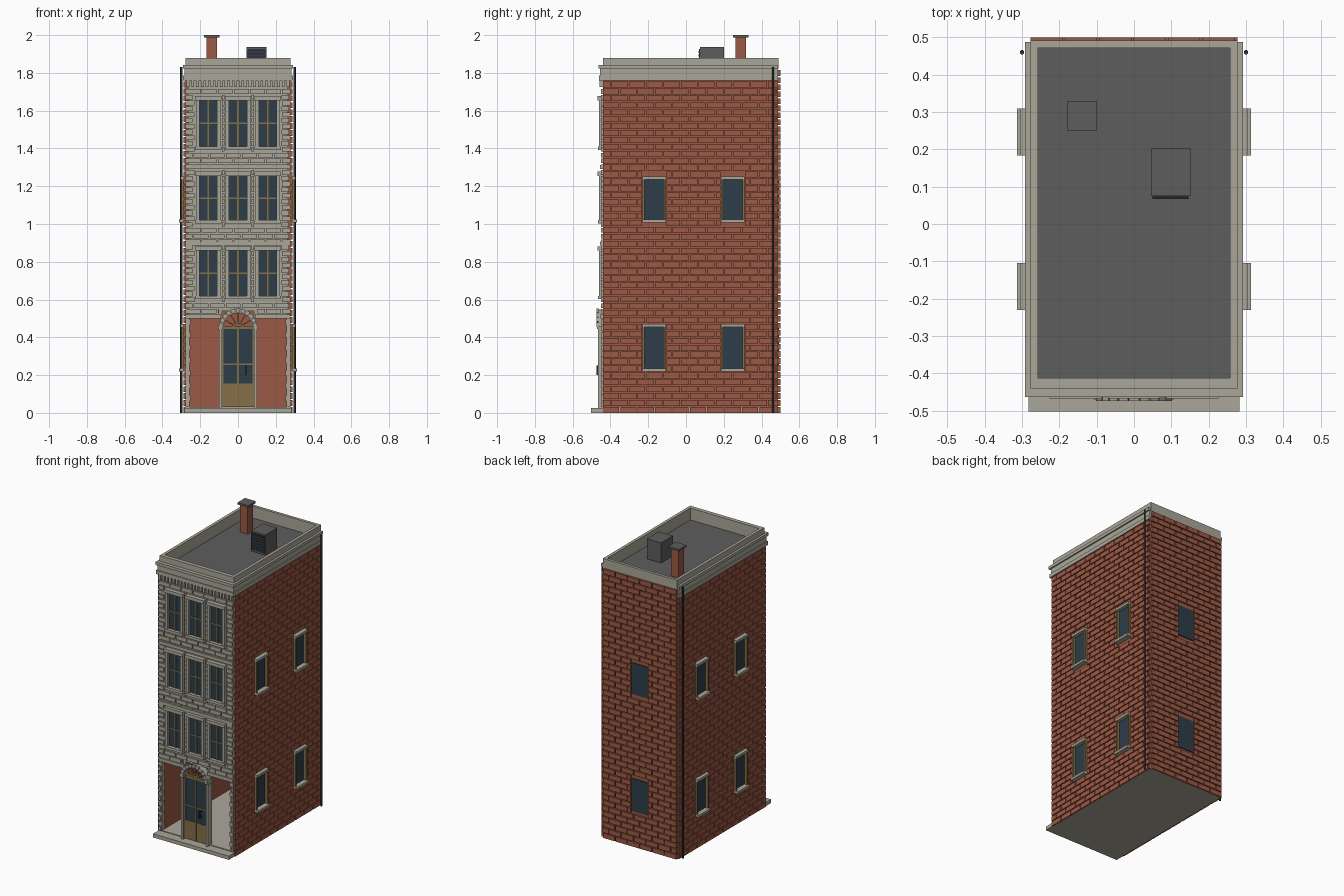
import bpy, bmesh, math
from mathutils import Matrix, Vector

if "Cube" in bpy.data.objects:
    bpy.data.objects.remove(bpy.data.objects["Cube"])


def material(name, r, g, b):
    m = bpy.data.materials.new(name)
    m.use_nodes = True
    m.diffuse_color = (r, g, b, 1)
    m.node_tree.nodes["Principled BSDF"].inputs["Base Color"].default_value = (r, g, b, 1)
    return m


BRICK = material("red_brick", .33, .1, .06)
STONE = material("pale_stone", .4, .385, .315)
ROOF = material("roof_grey", .11, .11, .11)
GLASS = material("dark_glass", .026, .046, .066)
WOOD = material("golden_wood", .24, .16, .065)
METAL = material("dark_metal", .028, .03, .034)
FLOOR = material("floor_beige", .42, .39, .33)


def finish(name, bm, mat):
    mesh = bpy.data.meshes.new(name)
    bm.to_mesh(mesh)
    bm.free()
    mesh.materials.append(mat)
    ob = bpy.data.objects.new(name, mesh)
    bpy.context.scene.collection.objects.link(ob)
    return ob


def add_box(bm, x0, x1, y0, y1, z0, z1):
    lo, hi = Vector((x0, y0, z0)), Vector((x1, y1, z1))
    size = hi - lo
    scale = Matrix.Diagonal((abs(size.x), abs(size.y), abs(size.z), 1))
    bmesh.ops.create_cube(bm, size=1, matrix=Matrix.Translation((lo + hi) / 2) @ scale)


def boxes(name, mat, items):
    bm = bmesh.new()
    for b in items:
        add_box(bm, *b)
    return finish(name, bm, mat)


def courses(u0, u1, z0, z1, row, length, gap, openings):
    """Running bond rectangles (u, u, z, z) that leave the openings free."""
    n = round((z1 - z0) / row)
    row = (z1 - z0) / n
    out = []
    for i in range(n):
        a, b = z0 + i * row, z0 + (i + 1) * row - gap
        spans = [(u0, u1)]
        for o0, o1, p0, p1 in openings:
            if b > p0 + gap and a < p1 - gap:
                cut = []
                for s, e in spans:
                    cut += [(s, min(e, o0)), (max(s, o1), e)]
                spans = [c for c in cut if c[1] - c[0] > gap]
        for s, e in spans:
            u = u0 - (length / 2 if i % 2 else 0)
            while u < e:
                c, d = max(u, s), min(u + length - gap, e)
                if d - c > gap:
                    out.append((c, d, a, b))
                u += length
    return out


W, FRONT, BACK = .277, -.44, .487
TOP, ROOF_Z, WALL = 1.88, 1.8, .018
LEVELS = [(.235, .455), (1.025, 1.235)]

# Hollow shell: floor, roof and three brick walls
boxes("floor", FLOOR, [(-W, W, FRONT, BACK, .012, .03)])
boxes("base_slab", STONE, [(-W, W, FRONT, BACK, 0, .012)])
boxes("front_step", STONE, [(-.283, .283, -.502, FRONT, 0, .025)])
boxes("roof", ROOF, [(-W, W, FRONT, BACK, ROOF_Z - .03, ROOF_Z)])
boxes("side_walls", BRICK, [(s * W, s * (W - WALL), FRONT, BACK, .012, ROOF_Z) for s in (-1, 1)])
boxes("back_wall", BRICK, [(-W, W, BACK - WALL, BACK, .012, ROOF_Z)])

# Raised bricks on the sides and back
SIDE_Y = (-.168, .247)
side_holes = [(y - .065, y + .065, a - .02, b + .02) for y in SIDE_Y for a, b in LEVELS]
side = courses(FRONT, BACK, 0, 1.76, .037, .092, .006, side_holes)
back_holes = [(-.065, .065, a, b) for a, b in LEVELS]
rear = courses(-W, W, 0, 1.82, .037, .092, .006, back_holes)
for s, label in ((1, "left"), (-1, "right")):
    boxes(label + "_bricks", BRICK, [(s * W, s * .288, a, b, c, d) for a, b, c, d in side])
boxes("back_bricks", BRICK, [(a, b, BACK, .5, c, d) for a, b, c, d in rear])

# Side and back windows
glass, jambs, ledges = [], [], []
for s in (-1, 1):
    for y in SIDE_Y:
        for a, b in LEVELS:
            glass.append((s * W, s * .281, y - .055, y + .055, a, b))
            jambs += [(s * W, s * .3, y + t * .052, y + t * .063, a, b) for t in (-1, 1)]
            ledges.append((s * W, s * .313, y - .063, y + .063, a - .016, a))
            ledges.append((s * W, s * .305, y - .063, y + .063, b, b + .016))
glass += [(-.063, .063, BACK, BACK + .006, a, b) for a, b in LEVELS]
boxes("side_and_back_glass", GLASS, glass)
boxes("side_window_jambs", WOOD, jambs)
boxes("side_window_ledges", STONE, ledges)

# Stone front wall with a notch over the door
boxes("front_wall", STONE, [(-W, W, FRONT, FRONT + WALL, .54, ROOF_Z)] +
      [(s * .085, s * W, FRONT, FRONT + WALL, .5, .54) for s in (-1, 1)])
ROWS = [(.62, .86), (1.02, 1.255), (1.41, 1.655)]
COLS = (-.157, 0, .157)
front_holes = [(x - .072, x + .072, a - .02, b + .024) for x in COLS for a, b in ROWS]
front_holes.append((-.1, .1, .5, .545))
front = courses(-W, W, .525, 1.72, .031, .085, .006, front_holes)
boxes("front_blocks", STONE, [(a, b, FRONT - .01, FRONT, c, d) for a, b, c, d in front])
boxes("string_courses", STONE,
      [(-W, W, FRONT - .014, FRONT, z, z + .022) for z in (.886, 1.29)] +
      [(s * .09, s * W, FRONT - .014, FRONT, .5, .522) for s in (-1, 1)])

# Front windows
glass, bars, frames = [], [], []
for x in COLS:
    for a, b in ROWS:
        mid = (a + b) / 2
        glass.append((x - .05, x + .05, FRONT - .003, FRONT, a, b))
        bars.append((x - .004, x + .004, FRONT - .008, FRONT, a, b))
        bars.append((x - .048, x + .048, FRONT - .008, FRONT, mid - .004, mid + .004))
        frames += [(x + s * .047, x + s * .066, FRONT - .02, FRONT, a, b) for s in (-1, 1)]
        frames.append((x - .07, x + .07, FRONT - .028, FRONT, b, b + .022))
        frames.append((x - .07, x + .07, FRONT - .026, FRONT, a - .018, a))
boxes("front_glass", GLASS, glass)
boxes("front_sash_bars", WOOD, bars)
boxes("front_window_frames", STONE, frames)

# Corner quoins of the open ground floor
quoins, n = [], 14
for i in range(n):
    z, h = .03 + i * .47 / n, .47 / n
    inner = .252 if i % 2 else .262
    quoins += [(s * inner, s * W, FRONT - .01, FRONT + WALL, z, z + h - .006) for s in (-1, 1)]
quoins += [(s * .256, s * (W - .001), FRONT - .003, FRONT + WALL, .03, .5) for s in (-1, 1)]
boxes("corner_quoins", STONE, quoins)

# Door
D = FRONT - .01
boxes("door_panel", WOOD, [(-.084, .084, D, FRONT + .01, .03, .155)])
boxes("door_glass", GLASS, [(-.08, .08, D + .004, FRONT + .008, .155, .455)])
boxes("door_rails", WOOD, [(-.084, .084, D - .002, FRONT + .01, .443, .46),
                           (-.08, .08, D, FRONT, .254, .262),
                           (-.004, .004, D - .002, FRONT, .03, .45)] +
      [(s * .077, s * .085, D - .002, FRONT + .01, .03, .455) for s in (-1, 1)])
boxes("door_handle", METAL, [(.036, .045, D - .024, D - .016, .2, .25)] +
      [(.036, .045, D - .02, D + .006, z, z + .008) for z in (.204, .238)])
boxes("door_pillars", STONE,
      [(s * .085, s * .1, FRONT - .025, FRONT + WALL, .025, .45) for s in (-1, 1)] +
      [(s * .08, s * .106, FRONT - .032, FRONT + WALL, .445, .46) for s in (-1, 1)])

# Arch stones and fanlight spokes around one centre
CENTRE = Vector((0, 0, .452))


def arc_block(bm, r0, r1, t0, t1, y0, y1):
    ring = [(r0, t0), (r1, t0), (r1, t1), (r0, t1)]
    ends = []
    for y in (y0, y1):
        ends.append([bm.verts.new(CENTRE + Vector((r * math.cos(t), y, r * math.sin(t))))
                     for r, t in ring])
    near, far = ends
    bm.faces.new(near)
    bm.faces.new(far[::-1])
    for i in range(4):
        j = (i + 1) % 4
        bm.faces.new((near[j], near[i], far[i], far[j]))


bm, n = bmesh.new(), 11
for i in range(n):
    t = math.pi / n
    arc_block(bm, .076, .097, i * t, (i + 1) * t, FRONT - .022, FRONT + WALL)
    arc_block(bm, .08, .102, i * t + .02, (i + 1) * t - .02, FRONT - .034, FRONT - .022)
bmesh.ops.recalc_face_normals(bm, faces=bm.faces)
finish("door_arch", bm, STONE)

bm = bmesh.new()
for i in range(1, 6):
    t = i * math.pi / 6
    arc_block(bm, .02, .078, t - .05, t + .05, D, FRONT)
for i in range(8):
    t = math.pi / 8
    arc_block(bm, .022, .032, i * t, (i + 1) * t, D, FRONT)
bmesh.ops.recalc_face_normals(bm, faces=bm.faces)
finish("fanlight_spokes", bm, WOOD)

# Cornice, dentils and parapet
tiers = [(.29, .02, 1.76, 1.785), (.283, .014, 1.785, 1.822), (.292, .024, 1.822, 1.842)]
ring = []
for x, out, a, b in tiers:
    ring.append((-x, x, FRONT - out, FRONT + .01, a, b))
    ring += [(s * (W - .005), s * x, FRONT, BACK, a, b) for s in (-1, 1)]
boxes("cornice", STONE, ring)
step = 2 * W / 22
boxes("dentils", STONE, [(-W + i * step + .005, -W + (i + 1) * step - .005,
                          FRONT - .018, FRONT, 1.725, 1.76) for i in range(22)])
IN = .257
boxes("parapet", STONE,
      [(s * IN, s * W, FRONT, BACK, ROOF_Z - .01, TOP) for s in (-1, 1)] +
      [(-IN, IN, FRONT, -.413, ROOF_Z - .01, TOP), (-IN, IN, .472, BACK, ROOF_Z - .01, TOP),
       (-W, W, BACK, BACK + .004, 1.82, TOP)])

# Drainpipes on both rear corners
for s, label in ((1, "left"), (-1, "right")):
    bm = bmesh.new()
    bmesh.ops.create_cone(bm, cap_ends=True, segments=12, radius1=.006, radius2=.006, depth=1.83,
                          matrix=Matrix.Translation((s * .3, .46, .915)))
    pipe = finish(label + "_drainpipe", bm, METAL)
    for p in pipe.data.polygons:
        p.use_smooth = len(p.vertices) == 4

# Chimney and rooftop unit
boxes("chimney", BRICK, [(-.167, -.111, .262, .318, ROOF_Z, 1.987)])
boxes("chimney_cap", ROOF, [(-.179, -.099, .25, .33, 1.987, 2)])
boxes("roof_unit", ROOF, [(.045, .151, .075, .202, ROOF_Z, 1.936)])
boxes("roof_unit_grille", METAL, [(.05, .146, .07, .075, ROOF_Z + .012, 1.926)])
boxes("roof_unit_slats", GLASS, [(.05, .146, .067, .072, ROOF_Z + .016 + i * .018,
                                  ROOF_Z + .026 + i * .018) for i in range(6)])
